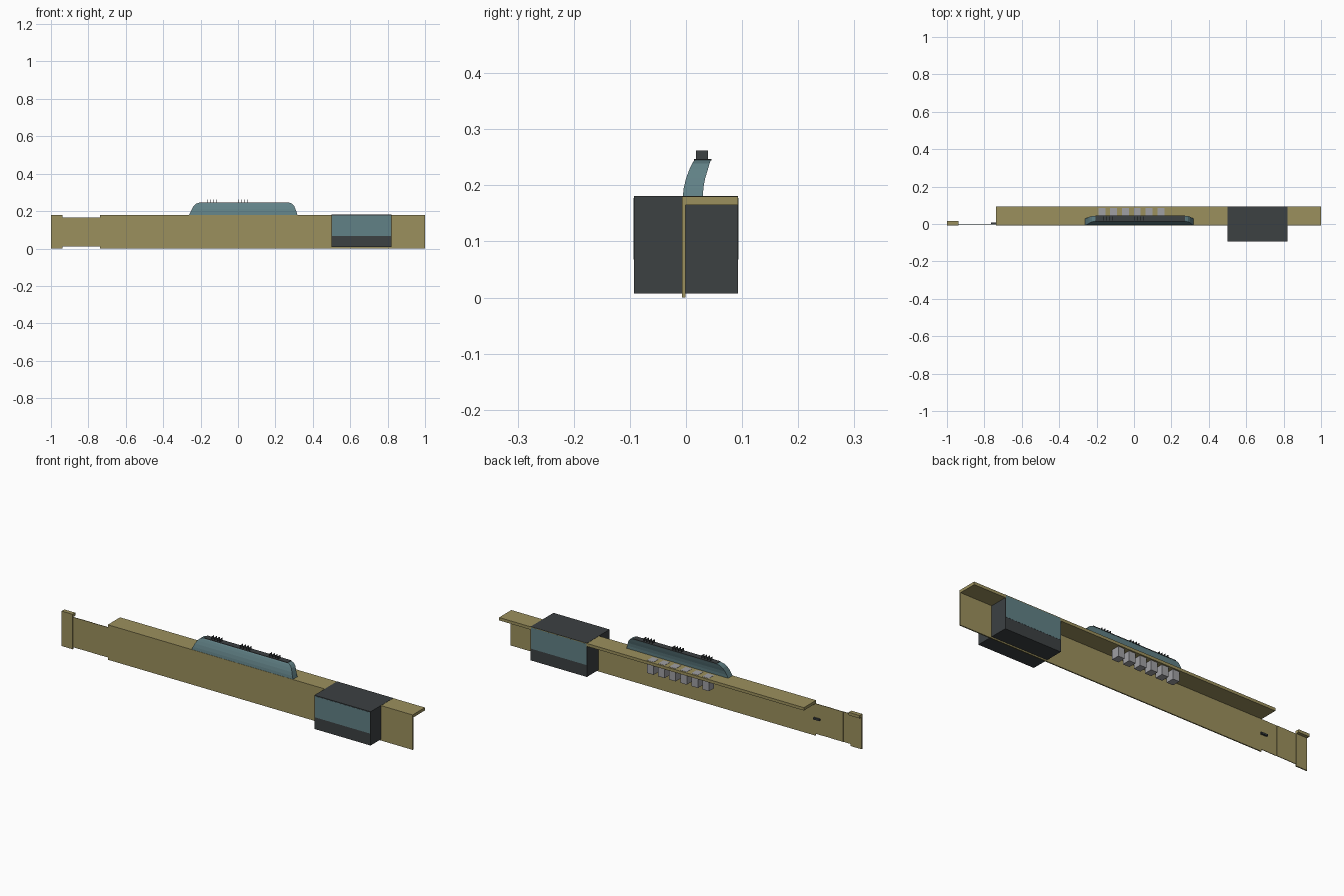
import bpy, bmesh

if "Cube" in bpy.data.objects:
    bpy.data.objects.remove(bpy.data.objects["Cube"])


def material(name, rgb):
    m = bpy.data.materials.new(name)
    m.diffuse_color = (*rgb, 1)
    m.use_nodes = True
    m.node_tree.nodes["Principled BSDF"].inputs["Base Color"].default_value = m.diffuse_color
    return m


KHAKI = material("khaki", (0.33, 0.28, 0.11))
BLUE = material("blue_grey", (0.12, 0.22, 0.24))
DARK = material("charcoal", (0.045, 0.052, 0.055))
GREY = material("light_grey", (0.35, 0.35, 0.37))


def loft(name, rings, mat):
    """Skin a closed solid through rings of equal point count."""
    bm = bmesh.new()
    loops = [[bm.verts.new(p) for p in r] for r in rings]
    n = len(loops[0])
    for a, b in zip(loops, loops[1:]):
        for i in range(n):
            j = (i + 1) % n
            bm.faces.new((a[i], a[j], b[j], b[i]))
    bm.faces.new(loops[0])
    bm.faces.new(loops[-1])
    bmesh.ops.recalc_face_normals(bm, faces=bm.faces)
    me = bpy.data.meshes.new(name)
    bm.to_mesh(me)
    bm.free()
    ob = bpy.data.objects.new(name, me)
    me.materials.append(mat)
    bpy.context.collection.objects.link(ob)
    return ob


def box(name, x0, x1, y0, y1, z0, z1, mat):
    return loft(name, [[(x0, y0, z), (x1, y0, z), (x1, y1, z), (x0, y1, z)]
                       for z in (z0, z1)], mat)


def extrude_x(name, x0, x1, profile, mat):
    return loft(name, [[(x, y, z) for y, z in profile] for x in (x0, x1)], mat)


def l_profile(depth):
    return [(-0.007, 0), (-0.001, 0), (-0.001, 0.165),
            (depth, 0.165), (depth, 0.18), (-0.007, 0.18)]


# Main wall with a ledge running along its top, in three lengths
for x0, x1 in ((-0.737, -0.56), (-0.56, 0.318), (0.318, 1.0)):
    extrude_x("wall_section", x0, x1, l_profile(0.093), KHAKI)

# End post with a short ledge
extrude_x("end_post", -1.0, -0.937, l_profile(0.015), KHAKI)

# Thin slatted panel between the post and the wall
edges = (-0.937, -0.895, -0.825, -0.78, -0.737)
for i, (x0, x1) in enumerate(zip(edges, edges[1:])):
    y = -0.005 + 0.001 * (i % 2)
    box("panel_slat", x0, x1, y, y + 0.003, 0.01, 0.165, KHAKI)

# Small latch on the back of the panel
box("latch", -0.765, -0.73, -0.003, 0.008, 0.085, 0.094, DARK)

# Large housing straddling the wall, with a blue panel on each side
box("housing", 0.5, 0.82, -0.0925, 0.0925, 0.007, 0.181, DARK)
for s in (-1, 1):
    ya, yb = sorted((s * 0.091, s * 0.0932))
    box("housing_panel", 0.503, 0.817, ya, yb, 0.068, 0.177, BLUE)

# Curved fin leaning backward: z, x range, y range per level
levels = [(0.178, -0.262, 0.318, -0.006, 0.030),
          (0.195, -0.254, 0.313, -0.004, 0.031),
          (0.212, -0.246, 0.307, 0.000, 0.034),
          (0.228, -0.237, 0.300, 0.006, 0.039),
          (0.239, -0.225, 0.290, 0.011, 0.042),
          (0.245, -0.208, 0.275, 0.015, 0.044)]
loft("fin", [[(x0, y0, z), (x1, y0, z), (x1, y1, z), (x0, y1, z)]
             for z, x0, x1, y0, y1 in levels], BLUE)

# Dark cap strip on the fin and three groups of thin upright plates
box("fin_cap", -0.205, 0.272, 0.014, 0.045, 0.244, 0.247, DARK)
for cx in (-0.14, 0.025, 0.19):
    for k in range(4):
        x = cx + (k - 1.5) * 0.016
        box("cap_plate", x - 0.001, x + 0.001, 0.018, 0.039, 0.246, 0.262, DARK)

# Row of grey blocks set through the ledge
for k in range(6):
    x = -0.19 + 0.063 * k
    box("ledge_block", x, x + 0.037, 0.042, 0.085, 0.115, 0.181, GREY)
